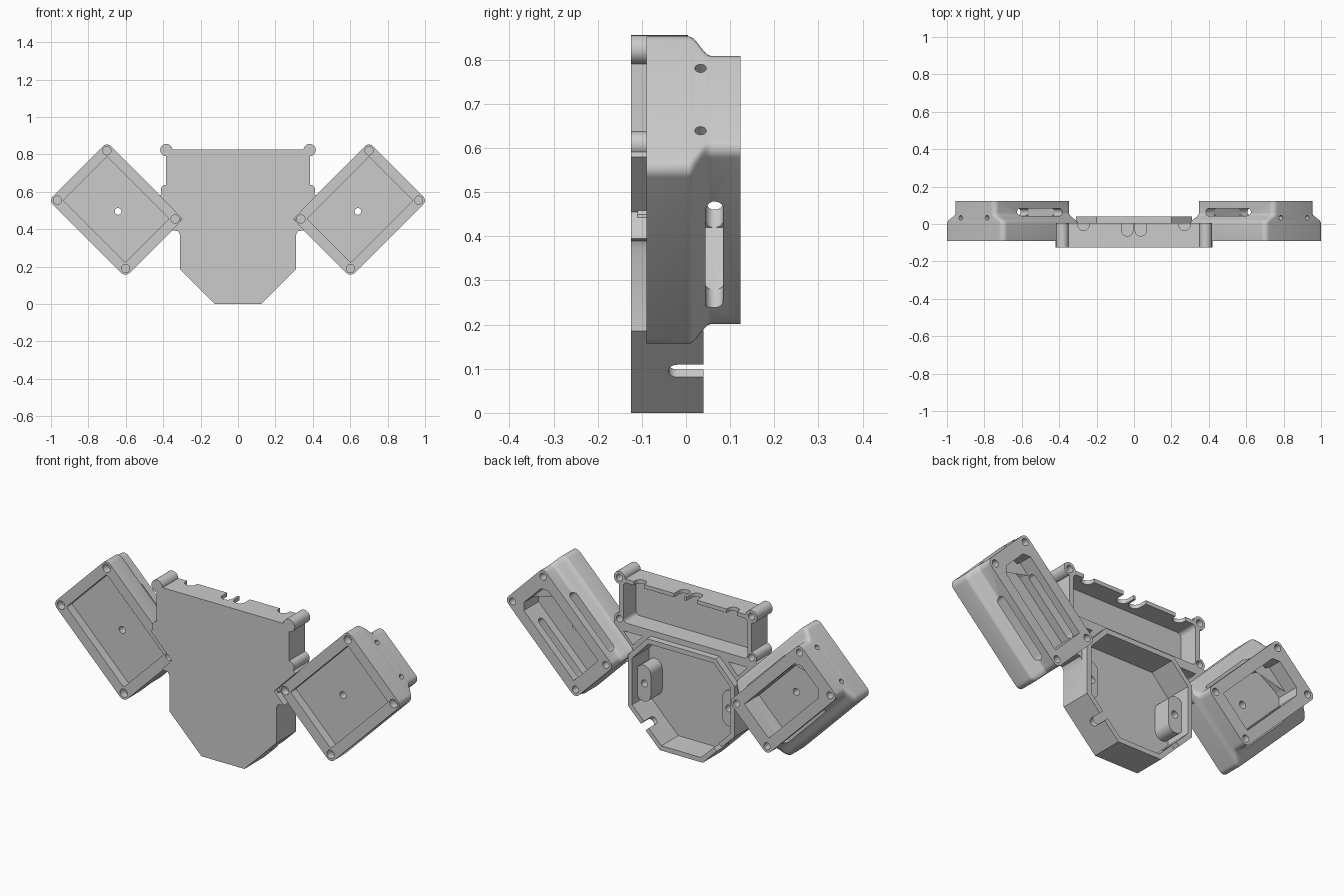
import bpy, bmesh, math
from mathutils import Vector

cube = bpy.data.objects.get("Cube")
if cube:
    bpy.data.objects.remove(cube)

grey = bpy.data.materials.new("plain_grey")
grey.use_nodes = True
tone = (0.6, 0.6, 0.6, 1)
grey.diffuse_color = tone
grey.node_tree.nodes["Principled BSDF"].inputs["Base Color"].default_value = tone

FRONT, RIM, BACK = -0.125, 0.005, 0.04


def body_place(p, q, d):
    return Vector((p, d, q))


def loft(name, rings, place):
    """Closed solid through a list of (outline, depth) sections."""
    bm = bmesh.new()
    loops = [[bm.verts.new(place(p, q, d)) for p, q in pts] for pts, d in rings]
    n = len(loops[0])
    for a, b in zip(loops, loops[1:]):
        for i in range(n):
            j = (i + 1) % n
            bm.faces.new((a[i], a[j], b[j], b[i]))
    bm.faces.new(loops[0])
    bm.faces.new(loops[-1])
    bmesh.ops.recalc_face_normals(bm, faces=bm.faces)
    mesh = bpy.data.meshes.new(name)
    bm.to_mesh(mesh)
    bm.free()
    mesh.materials.append(grey)
    obj = bpy.data.objects.new(name, mesh)
    bpy.context.collection.objects.link(obj)
    return obj


def prism(name, pts, lo, hi, place=body_place):
    return loft(name, [(pts, lo), (pts, hi)], place)


def rounded(cx, cy, hx, hy, r, steps=6):
    """Rounded rectangle; a circle or stadium when r reaches the half sizes."""
    pts = []
    for k, (sx, sy) in enumerate(((1, 1), (-1, 1), (-1, -1), (1, -1))):
        for i in range(steps + 1):
            a = (k + i / steps) * math.pi / 2
            p = (cx + sx * (hx - r) + r * math.cos(a), cy + sy * (hy - r) + r * math.sin(a))
            if not pts or math.dist(p, pts[-1]) > 1e-5:
                pts.append(p)
    if math.dist(pts[0], pts[-1]) < 1e-5:
        pts.pop()
    return pts


def circle(cx, cy, r):
    return rounded(cx, cy, r, r, r)


def mirrored(half):
    """Complete an outline given from bottom to top on +x."""
    return half + [(-x, z) for x, z in reversed(half)]


def combine(obj, tool, operation="DIFFERENCE"):
    mod = obj.modifiers.new("shape", "BOOLEAN")
    mod.operation, mod.object, mod.solver = operation, tool, "EXACT"
    deps = bpy.context.evaluated_depsgraph_get()
    mesh = bpy.data.meshes.new_from_object(obj.evaluated_get(deps))
    obj.modifiers.clear()
    obj.data = mesh
    bpy.data.objects.remove(tool)


# central housing: outline with a V seat on each side for the pods
outline = mirrored([(0.125, 0), (0.31, 0.185), (0.31, 0.37), (0.32, 0.39), (0.355, 0.395),
                    (0.298, 0.455), (0.42, 0.58), (0.385, 0.61), (0.385, 0.825)])
housing = prism("central_housing", outline, FRONT, RIM)

# raised eight-sided rim of the lower chamber
rim = mirrored([(0.125, 0), (0.31, 0.185), (0.31, 0.45), (0.2, 0.565)])
combine(housing, prism("rim", rim, -0.11, BACK), "UNION")

# screw lugs on the upper chamber
lugs = [(s * 0.383, z, r) for s in (-1, 1) for z, r in ((0.823, 0.033), (0.608, 0.03))]
for x, z, r in lugs:
    combine(housing, prism("lug", circle(x, z, r), FRONT, RIM), "UNION")

# lower and upper chambers, corner pockets
chamber = mirrored([(0.115, 0.025), (0.285, 0.195), (0.285, 0.44), (0.19, 0.54)])
combine(housing, prism("cut", chamber, -0.1, 0.1))
combine(housing, prism("cut", rounded(0, 0.7, 0.36, 0.105, 0.02), -0.1, 0.1))
for s in (-1, 1):
    pocket = [(s * x, z) for x, z in ((0.305, 0.49), (0.25, 0.55), (0.36, 0.55))]
    combine(housing, prism("cut", pocket, -0.1, 0.1))

# blind lug holes
for x, z, r in lugs:
    combine(housing, prism("cut", circle(x, z, 0.018), -0.08, 0.1))


# cable notches through the top wall
def top_place(x, y, z):
    return Vector((x, y, z))


for x in (-0.27, -0.036, 0.036, 0.27):
    low = -0.065 if abs(x) < 0.1 else -0.035
    combine(housing, prism("cut", rounded(x, low + 0.1, 0.03, 0.1, 0.03), 0.78, 0.9, top_place))

# slots through the lower slanted walls
for s in (-1, 1):
    def slant_place(p, y, d, s=s):
        k = math.sqrt(0.5)
        return Vector((s * (0.215 + (d + p) * k), y, 0.1 + (p - d) * k))
    combine(housing, prism("cut", rounded(0, 0.06, 0.02, 0.1, 0.02), -0.06, 0.06, slant_place))

# drilled mounting bosses inside the lower chamber
for s, side in ((-1, "right"), (1, "left")):
    boss = prism(side + "_mounting_boss", rounded(s * 0.25, 0.3, 0.042, 0.095, 0.042), -0.105, -0.005)
    combine(boss, prism("cut", circle(s * 0.245, 0.3, 0.018), -0.09, 0.1))


# side pods, turned 45 degrees
def make_pod(s, side):
    k = math.sqrt(0.5)

    def plan(u, v, y):
        return Vector((s * (0.651 + (u - v) * k), y, 0.505 + (u + v) * k))

    def across(u, y, v):
        return plan(u, v, y)

    def along(v, y, u):
        return plan(u, v, y)

    # shell: long sides step in through an S curve towards the back
    sections = [(0.22, -0.09)]
    for i in range(11):
        t = i / 10
        sections.append((0.22 - 0.063 * (1 - math.cos(math.pi * t)) / 2, 0.005 + 0.053 * t))
    sections.append((0.157, 0.123))
    pod = loft(side + "_pod", [(rounded(0, 0, 0.29, hv, 0.03), y) for hv, y in sections], plan)

    # front recess, back recess and centre hole
    combine(pod, prism("cut", rounded(0, 0, 0.235, 0.165, 0.006), -0.2, -0.045, plan))
    back = [(-0.22, -0.1), (0.19, -0.1), (0.22, -0.07), (0.22, 0.07), (0.19, 0.1), (-0.22, 0.1)]
    combine(pod, prism("cut", back, 0.0, 0.2, plan))
    combine(pod, prism("cut", circle(-0.014, 0, 0.018), -0.2, 0.2, plan))

    # corner screw holes, front and back
    for su in (-1, 1):
        for sv in (-1, 1):
            combine(pod, prism("cut", circle(su * 0.258, sv * 0.187, 0.022), -0.2, -0.05, plan))
            combine(pod, prism("cut", circle(su * 0.258, sv * 0.125, 0.018), 0.07, 0.2, plan))

    # long side slots and small holes in the outer end
    combine(pod, prism("cut", rounded(-0.05, 0.064, 0.17, 0.02, 0.02), -0.3, 0.3, across))
    for v in (-0.1, 0.1):
        combine(pod, prism("cut", circle(v, 0.033, 0.013), 0.25, 0.35, along))

    # three-cornered ledge at the outer end of the back recess
    prism(side + "_pod_ledge", [(0.225, 0.07), (0.225, -0.07), (0.19, 0.103), (0.12, 0.103)],
          -0.01, 0.05, plan)


make_pod(-1, "right")
make_pod(1, "left")

# smooth the curved faces, keep the edges crisp
bpy.ops.object.select_all(action="DESELECT")
for obj in bpy.context.collection.objects:
    if obj.type == "MESH" and obj.data.materials and obj.data.materials[0] == grey:
        obj.select_set(True)
        bpy.context.view_layer.objects.active = obj
bpy.ops.object.shade_smooth_by_angle(angle=math.radians(30))
